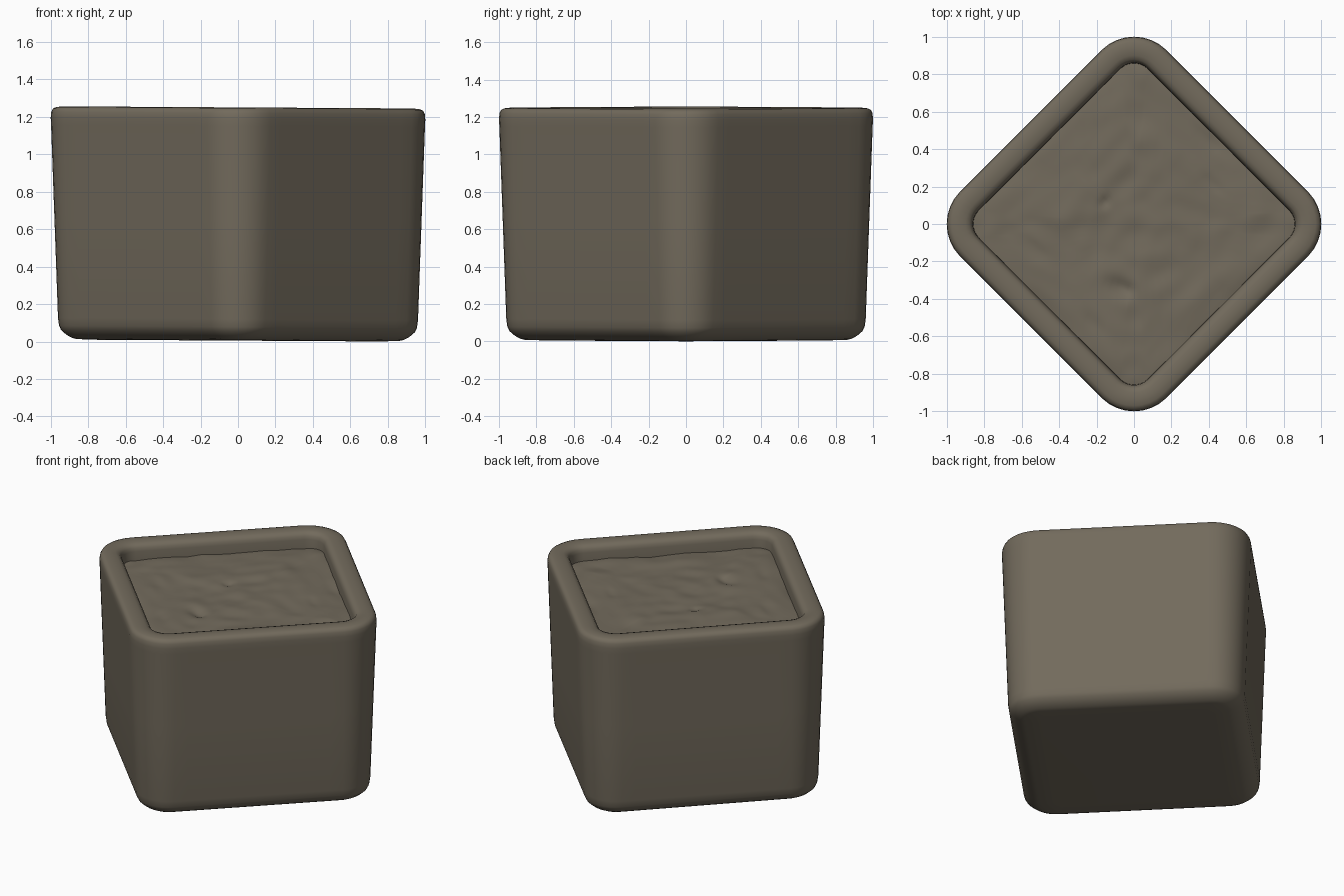
import bpy, bmesh, math
from mathutils import Vector, noise

if "Cube" in bpy.data.objects:
    bpy.data.objects.remove(bpy.data.objects["Cube"])

CORNER_R, REACH = 0.245, 1.0     # outer corner radius, centre-to-corner distance
ARC, STRAIGHT = 9, 12            # points per corner and per straight side
SOIL_Z = 1.15
DENTS = [(-0.155, 0.117, 0.03), (0.37, 0.47, 0.04), (0.44, 0.43, 0.03), (0.41, 0.23, 0.03),
         (-0.5, -0.16, 0.03), (-0.1, -0.33, 0.05), (-0.04, -0.35, 0.04), (-0.22, -0.53, 0.04)]


def ring(inset, z):
    """Rounded diamond, moved inwards by inset."""
    r = max(CORNER_R - inset, 0.05)
    c = REACH - inset - r        # centre of each corner arc on its axis
    pts = []
    for k in range(4):
        a0 = k * math.pi / 2
        nxt, a1 = a0 + math.pi / 2, a0 + math.pi / 4
        centre = Vector((math.cos(a0), math.sin(a0), 0)) * c
        for i in range(ARC):
            a = a0 - math.pi / 4 + math.pi / 2 * i / (ARC - 1)
            pts.append(centre + Vector((math.cos(a), math.sin(a), 0)) * r)
        start = pts[-1]
        end = Vector((math.cos(nxt), math.sin(nxt), 0)) * c + Vector((math.cos(a1), math.sin(a1), 0)) * r
        pts += [start.lerp(end, j / (STRAIGHT + 1)) for j in range(1, STRAIGHT + 1)]
    for p in pts:
        p.z = z - 0.006 * p.x    # the whole pot leans a touch
    return pts


def loft(bm, rings):
    """Join consecutive rings with quads; returns the vertex loops."""
    loops = [[bm.verts.new(p) for p in pts] for pts in rings]
    n = len(loops[0])
    for a, b in zip(loops, loops[1:]):
        for i in range(n):
            j = (i + 1) % n
            bm.faces.new((a[i], a[j], b[j], b[i]))
    return loops


def finish(bm, name, mat):
    me = bpy.data.meshes.new(name)
    bm.to_mesh(me)
    bm.free()
    me.materials.append(mat)
    ob = bpy.data.objects.new(name, me)
    bpy.context.collection.objects.link(ob)
    for p in me.polygons:
        p.use_smooth = True
    return ob


def soil_height(q, t):
    """Lumps, small dents and a slight dip at the rim."""
    z = SOIL_Z + 0.014 * noise.noise(q * 3.5) + 0.008 * noise.noise(q * 9 + Vector((5, 2, 0)))
    for x, y, w in DENTS:
        z -= 0.016 * math.exp(-((q.x - x) ** 2 + (q.y - y) ** 2) / (w * w))
    return z - 0.006 * q.x - 0.008 * t ** 12


stone = bpy.data.materials.new("warm grey stone")
stone.diffuse_color = (0.170, 0.146, 0.108, 1)
stone.use_nodes = True
stone.node_tree.nodes["Principled BSDF"].inputs["Base Color"].default_value = stone.diffuse_color

# Pot: underside, chamfered foot, tapered walls, rounded rim, inner lip
profile = [(0.25, 0.005), (0.14, 0.008), (0.115, 0.014), (0.085, 0.03), (0.056, 0.055),
           (0.045, 0.078), (0.039, 0.12), (0.02, 0.65), (0.002, 1.15), (0.0, 1.19),
           (0.003, 1.22), (0.012, 1.238), (0.03, 1.246), (0.065, 1.25), (0.1, 1.246),
           (0.122, 1.238), (0.134, 1.222), (0.14, 1.20), (0.143, SOIL_Z - 0.04)]
bm = bmesh.new()
loops = loft(bm, [ring(d, z) for d, z in profile])
bm.faces.new(list(reversed(loops[0])))
finish(bm, "pot", stone)

# Soil: lumpy surface set below the rim
STEPS = 48
edge = ring(0.139, 0)
rings = []
for s in range(STEPS):
    t = 1 - s / STEPS
    pts = [Vector((p.x * t, p.y * t, 0)) for p in edge]
    for q in pts:
        q.z = soil_height(q, t)
    rings.append(pts)
bm = bmesh.new()
loops = loft(bm, rings)
centre = bm.verts.new((0, 0, soil_height(Vector((0, 0, 0)), 0)))
last = loops[-1]
for i in range(len(last)):
    bm.faces.new((last[i], last[(i + 1) % len(last)], centre))
finish(bm, "soil", stone)
